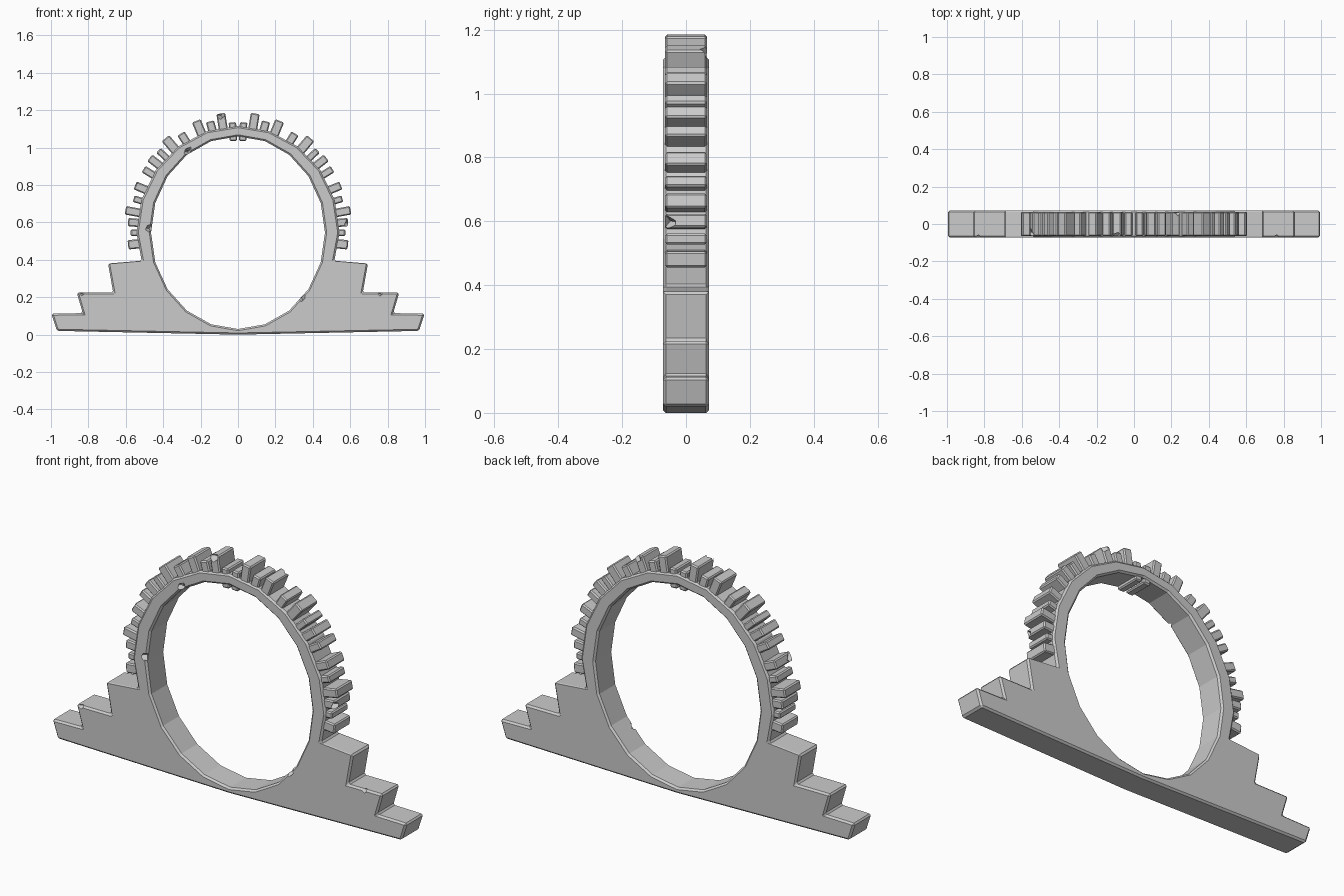
import bpy, bmesh, math
from mathutils import Matrix, Vector

if "Cube" in bpy.data.objects:
    bpy.data.objects.remove(bpy.data.objects["Cube"])

CZ, D = 0.545, 0.072            # ring centre height, half depth


def ellipse(rx, rz, i):
    a = math.radians(18 * i)
    return (rx * math.sin(a), CZ + rz * math.cos(a))


def finish(bm, name, bevel):
    bmesh.ops.recalc_face_normals(bm, faces=bm.faces)
    mesh = bpy.data.meshes.new(name)
    bm.to_mesh(mesh)
    bm.free()
    obj = bpy.data.objects.new(name, mesh)
    bpy.context.collection.objects.link(obj)
    if bevel:
        mod = obj.modifiers.new("Bevel", 'BEVEL')
        mod.width, mod.segments = bevel, 1
        mod.limit_method, mod.angle_limit = 'ANGLE', math.radians(40)
    return obj


def apply_all(obj):
    bpy.context.view_layer.objects.active = obj
    for mod in list(obj.modifiers):
        bpy.ops.object.modifier_apply(modifier=mod.name)


def chip(obj, loc, size, angle=0.6):
    """Cut a small chip out of an edge with a tilted wedge."""
    bm = bmesh.new()
    bmesh.ops.create_cone(bm, cap_ends=True, segments=4, radius1=size,
                          radius2=size * 0.4, depth=size * 2)
    bm.transform(Matrix.Translation(Vector(loc)) @ Matrix.Rotation(angle, 4, 'Y')
                 @ Matrix.Rotation(0.5, 4, 'X'))
    cutter = finish(bm, "chip_cutter", 0)
    cutter.hide_render = True
    mod = obj.modifiers.new("Chip", 'BOOLEAN')
    mod.operation, mod.object, mod.solver = 'DIFFERENCE', cutter, 'EXACT'
    apply_all(obj)
    bpy.data.objects.remove(cutter)


# Stone ring with stepped base: half profile, mirrored, then extruded
inner = [ellipse(0.465, 0.515, i) for i in range(11)]
outer = [ellipse(0.543, 0.57, i) for i in range(6)] + [(0.515, 0.395)]
steps = [(0.695, 0.38), (0.667, 0.225), (0.862, 0.225), (0.83, 0.115),
         (0.998, 0.112), (0.968, 0.02), (0, 0.0)]
faces = [[outer[i], outer[i + 1], inner[i + 1], inner[i]] for i in range(6)]
faces.append([outer[6]] + steps + inner[:5:-1])

bm = bmesh.new()
for side in (1, -1):
    for f in faces:
        bm.faces.new([bm.verts.new((side * x, -D, z)) for x, z in f])
bmesh.ops.remove_doubles(bm, verts=bm.verts, dist=0.0005)
bmesh.ops.recalc_face_normals(bm, faces=bm.faces)
ext = bmesh.ops.extrude_face_region(bm, geom=list(bm.faces), use_keep_orig=True)
bmesh.ops.translate(bm, vec=(0, 2 * D, 0),
                    verts=[g for g in ext["geom"] if isinstance(g, bmesh.types.BMVert)])
ring = finish(bm, "ring_and_stepped_base", 0.009)

# Worn chips on the ring and steps
for loc, size in [((-0.265, -D, 0.985), 0.024), ((-0.472, -D, 0.575), 0.022),
                  ((0.345, -D, 0.205), 0.024), ((-0.83, -D, 0.225), 0.015),
                  ((0.765, -D, 0.225), 0.016)]:
    chip(ring, loc, size)

# Radial blocks around the arch: x, z of the block's outer end, and width
blocks = [(0.03, 1.135, 0.04), (0.092, 1.182, 0.048), (0.15, 1.14, 0.045),
          (0.223, 1.143, 0.05), (0.305, 1.075, 0.045), (0.388, 1.05, 0.052),
          (0.425, 0.985, 0.036), (0.472, 0.945, 0.045), (0.505, 0.885, 0.04),
          (0.55, 0.798, 0.045), (0.558, 0.727, 0.036), (0.602, 0.665, 0.046),
          (0.588, 0.602, 0.044), (0.574, 0.545, 0.034), (0.588, 0.48, 0.05)]


def block(x, z, w, side, n):
    normal = Vector((x / 0.545 ** 2, 0, (z - CZ) / 0.57 ** 2)).normalized()
    length = 0.1 if z > 0.55 else 0.075
    angle = math.atan2(normal.x, normal.z) * side
    centre = Vector((x, 0, z)) - normal * length / 2
    centre.x *= side
    b = bmesh.new()
    bmesh.ops.create_cube(b, size=1)
    b.transform(Matrix.Translation(centre) @ Matrix.Rotation(angle, 4, 'Y')
                @ Matrix.Diagonal((w, 0.13, length, 1)))
    return finish(b, f"arch_block_{'right' if side > 0 else 'left'}_{n}", 0.006)


for side in (1, -1):
    for n, (x, z, w) in enumerate(blocks):
        obj = block(x, z, w, side, n)
        # Broken corners on a few blocks
        if side < 0 and n == 1:
            chip(obj, (-0.085, -0.065, 1.18), 0.025)
        if side > 0 and n == 3:
            chip(obj, (0.235, 0.06, 1.14), 0.024)
        if side > 0 and n == 12:
            chip(obj, (0.59, -0.06, 0.605), 0.025)
        if side < 0 and n == 9:
            chip(obj, (-0.55, -0.05, 0.8), 0.022)
